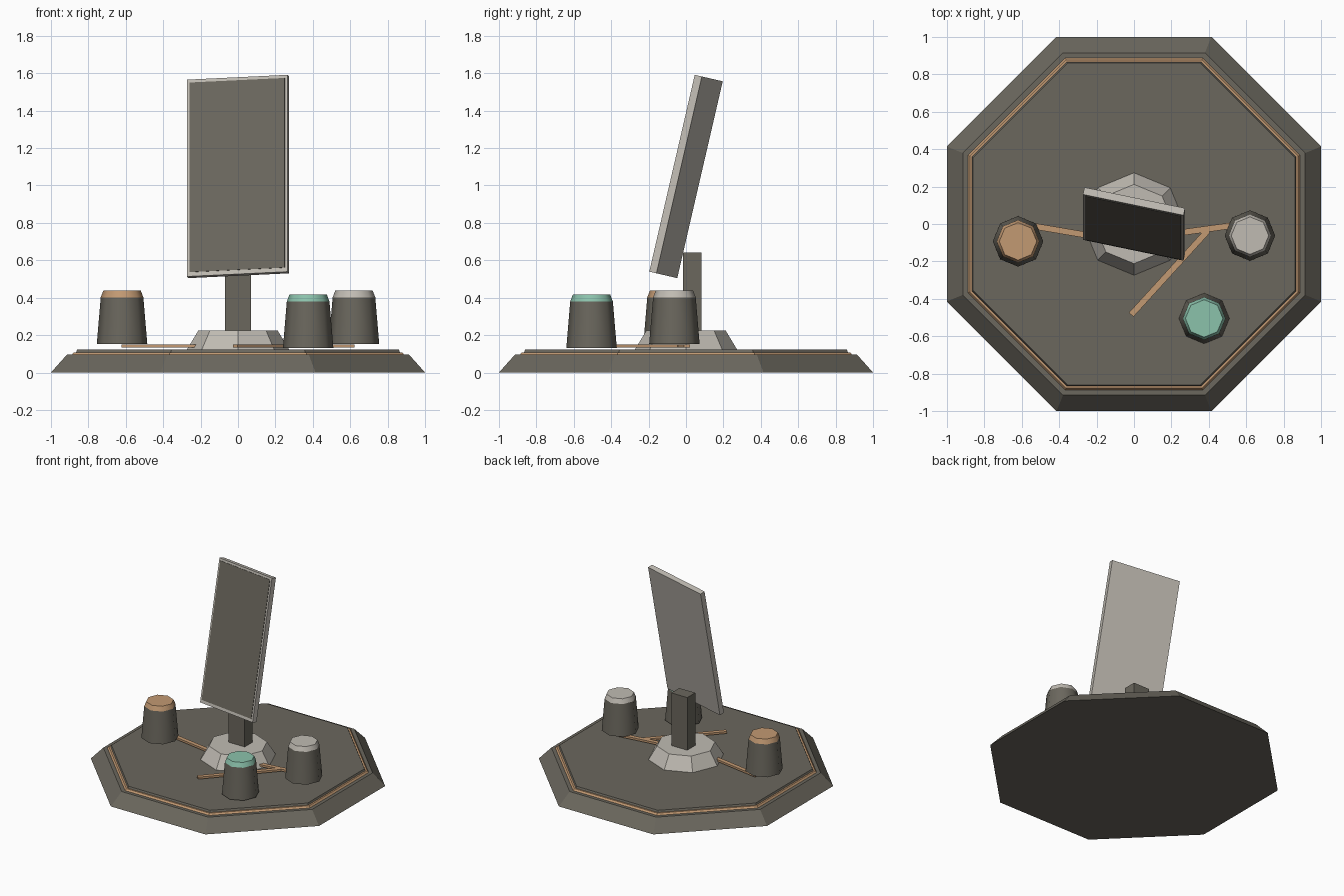
import bpy, bmesh, math
from mathutils import Matrix, Vector

cube = bpy.data.objects.get("Cube")
if cube:
    bpy.data.objects.remove(cube, do_unlink=True)


def material(name, rgb):
    mat = bpy.data.materials.new(name)
    mat.use_nodes = True
    mat.diffuse_color = (*rgb, 1)
    mat.node_tree.nodes["Principled BSDF"].inputs["Base Color"].default_value = (*rgb, 1)
    return mat


DARK = material("dark warm grey", (0.145, 0.135, 0.11))
LIGHT = material("pale grey", (0.53, 0.5, 0.45))
COPPER = material("copper", (0.54, 0.32, 0.17))
GREEN = material("mint green", (0.26, 0.54, 0.41))


def add_object(name, bm, mat, matrix, smooth=False):
    mesh = bpy.data.meshes.new(name)
    bm.transform(matrix)
    bm.to_mesh(mesh)
    bm.free()
    mesh.materials.append(mat)
    obj = bpy.data.objects.new(name, mesh)
    bpy.context.collection.objects.link(obj)
    if smooth:
        bpy.ops.object.select_all(action="DESELECT")
        obj.select_set(True)
        bpy.context.view_layer.objects.active = obj
        bpy.ops.object.shade_smooth_by_angle(angle=math.radians(50))
    return obj


def frustum(name, mat, r_low, r_high, z_low, z_high, x=0, y=0, turn=0, smooth=False):
    """Eight-sided tapered block; radii run to the corners."""
    bm = bmesh.new()
    bmesh.ops.create_cone(bm, cap_ends=True, segments=8, radius1=r_low,
                          radius2=r_high, depth=z_high - z_low)
    place = Matrix.Translation((x, y, (z_low + z_high) / 2)) @ Matrix.Rotation(turn, 4, "Z")
    return add_object(name, bm, mat, place, smooth)


def box(name, mat, size, matrix):
    bm = bmesh.new()
    bmesh.ops.create_cube(bm, size=1)
    return add_object(name, bm, mat, matrix @ Matrix.Diagonal((*size, 1)))


def trace(name, start, end):
    """Flat copper strip between two points on the deck."""
    a, b = Vector(start), Vector(end)
    run, mid = b - a, (a + b) / 2
    place = Matrix.Translation((mid.x, mid.y, 0.141)) @ Matrix.Rotation(
        math.atan2(run.y, run.x), 4, "Z")
    box(name, COPPER, (run.length, 0.033, 0.016), place)


# Stepped octagonal base, flat sides facing the axes
CORNER = 1 / math.cos(math.pi / 8)
for name, mat, low, high, z0, z1 in (
        ("base_plinth", DARK, 1, 0.915, 0, 0.095),
        ("base_copper_trim", COPPER, 0.888, 0.878, 0.095, 0.108),
        ("base_deck", DARK, 0.866, 0.86, 0.108, 0.122)):
    frustum(name, mat, low * CORNER, high * CORNER, z0, z1, turn=math.pi / 8)

# Pedestal and post
frustum("pedestal", LIGHT, 0.275, 0.212, 0.12, 0.225)
box("post", DARK, (0.14, 0.1, 0.43), Matrix.Translation((0, 0.034, 0.427)))

# Leaning panel with a thin screen on its front
lean = (Matrix.Translation((0, 0, 1.048)) @ Matrix.Rotation(math.radians(-13), 4, "X")
        @ Matrix.Rotation(math.radians(-12), 4, "Z"))
box("panel_frame", LIGHT, (0.55, 0.04, 1.08), lean)
box("panel_screen", DARK, (0.52, 0.006, 1.04), lean @ Matrix.Translation((0, -0.02, 0.003)))

# Capped pots
for name, cap, x, y, z in (("copper_pot", COPPER, -0.62, -0.093, 0.152),
                           ("pale_pot", LIGHT, 0.62, -0.062, 0.152),
                           ("green_pot", GREEN, 0.375, -0.505, 0.13)):
    frustum(name + "_body", DARK, 0.135, 0.114, z, z + 0.25, x, y, smooth=True)
    frustum(name + "_cap", cap, 0.114, 0.1, z + 0.25, z + 0.286, x, y, smooth=True)

# Copper strips linking the pots
trace("left_strip", (0.62, 0.005), (0.15, -0.06))
trace("right_strip", (-0.62, 0.003), (-0.15, -0.077))
trace("front_strip", (-0.015, -0.485), (0.395, -0.035))
